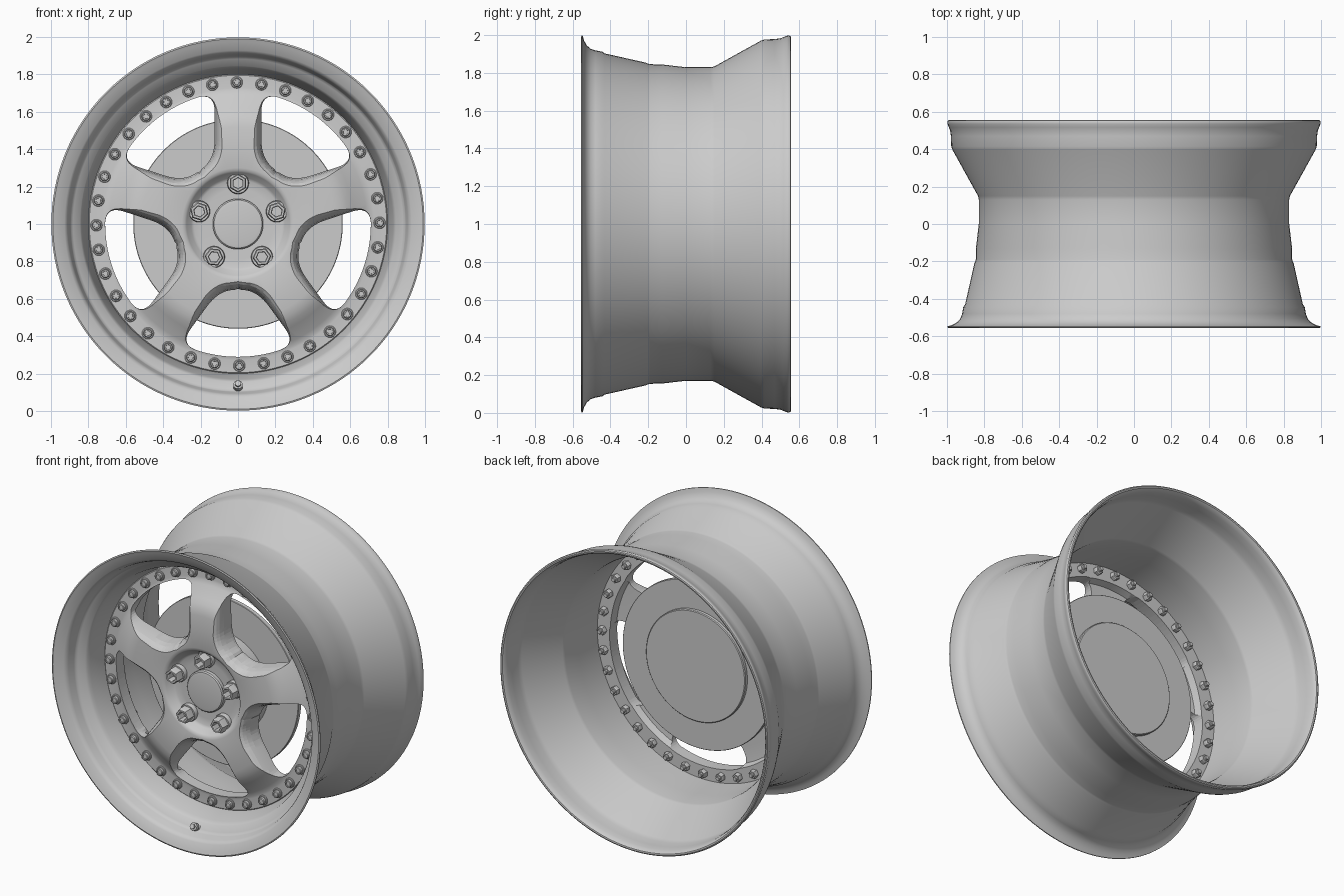
import bpy, bmesh, math
from mathutils import Vector

if "Cube" in bpy.data.objects:
    bpy.data.objects.remove(bpy.data.objects["Cube"])

CZ = 1.0  # height of the wheel axis


def finish(bm, name, loc=(0, 0, CZ), smooth=True):
    bmesh.ops.recalc_face_normals(bm, faces=bm.faces)
    me = bpy.data.meshes.new(name)
    bm.to_mesh(me)
    bm.free()
    ob = bpy.data.objects.new(name, me)
    bpy.context.collection.objects.link(ob)
    ob.location = loc
    if smooth:
        smooth_by_angle(ob)
    return ob


def smooth_by_angle(ob):
    bpy.ops.object.select_all(action='DESELECT')
    bpy.context.view_layer.objects.active = ob
    ob.select_set(True)
    bpy.ops.object.shade_smooth_by_angle(angle=math.radians(32))


def bridge(bm, a, b):
    # joins two loops; a single vertex acts as a pole
    n = max(len(a), len(b))
    for i in range(n):
        j = (i + 1) % n
        if len(a) == 1:
            bm.faces.new((a[0], b[j], b[i]))
        elif len(b) == 1:
            bm.faces.new((a[i], a[j], b[0]))
        else:
            bm.faces.new((a[i], a[j], b[j], b[i]))


def lathe(name, prof, segs=128, loc=(0, 0, CZ), closed=False):
    """Revolve (radius, y) points round the y axis."""
    bm = bmesh.new()
    rings = []
    for r, y in prof:
        if r == 0:
            rings.append([bm.verts.new((0, y, 0))])
        else:
            rings.append([bm.verts.new((r * math.cos(t), y, r * math.sin(t)))
                          for t in (2 * math.pi * i / segs for i in range(segs))])
    for a, b in zip(rings, rings[1:]):
        bridge(bm, a, b)
    if closed:
        bridge(bm, rings[-1], rings[0])
    return finish(bm, name, loc)


def repeat(ob, count, radius, y, start):
    """Place ob and linked copies on a circle round the axis."""
    for i in range(count):
        o = ob if i == 0 else ob.copy()
        if i:
            bpy.context.collection.objects.link(o)
        t = start + 2 * math.pi * i / count
        o.location = (radius * math.cos(t), y, CZ + radius * math.sin(t))
        o.rotation_euler = (0, -t, 0)


# Rim barrel: outer skin front to back, then inner skin back to front
lathe("rim_barrel", [
    (.99, -.556), (.998, -.553), (.998, -.547), (.972, -.54), (.945, -.525), (.928, -.505),
    (.919, -.48), (.913, -.445), (.903, -.43), (.854, -.212), (.849, -.202), (.846, -.19),
    (.845, -.13), (.83, 0), (.83, .13), (.834, .15), (.97, .395), (.977, .415), (.979, .47),
    (.983, .50), (.990, .517), (.997, .535), (.998, .545), (.995, .553), (.988, .556),
    (.979, .554), (.972, .545), (.965, .52), (.961, .48), (.958, .42), (.950, .39), (.814, .15),
    (.81, .13), (.805, 0), (.80, -.2), (.80, -.28),
    (.83, -.385), (.835, -.405), (.845, -.42), (.882, -.442), (.893, -.45), (.898, -.462),
    (.908, -.505), (.916, -.522), (.928, -.532), (.975, -.55)], closed=True)

# Wheel centre: revolved solid with hub pocket, crown, bolt flange and recessed back
centre = lathe("spoked_centre", [
    (0, -.32), (.19, -.325), (.235, -.328), (.25, -.336), (.275, -.372), (.285, -.38),
    (.30, -.384), (.42, -.386), (.52, -.382), (.56, -.374), (.59, -.36), (.62, -.341), (.69, -.29),
    (.715, -.28), (.728, -.278), (.795, -.278), (.803, -.27), (.803, -.20),
    (.705, -.20), (.69, -.245), (.60, -.255), (.40, -.24), (0, -.24)])


# Window outline in (radial, sideways) coordinates, mirrored about its middle
def window(off):
    w, ri, ro = .125 - off, .352 - off, .71
    s, c = math.sin(math.radians(36)), math.cos(math.radians(36))

    def on_spoke(d):
        return Vector((d * c + w * s, d * s - w * c))

    def corner(a, p, b, n=9):
        ts = [i / n for i in range(n + 1)]
        return [a * (1 - t) ** 2 + p * 2 * t * (1 - t) + b * t * t for t in ts]

    di, do = (ri - w * s) / c, math.sqrt(ro * ro - w * w)
    pi_, po = on_spoke(di), on_spoke(do)
    ang = math.atan2(po.y, po.x) - .125
    arc = [Vector((ro * math.cos(ang * k / 8), ro * math.sin(ang * k / 8))) for k in range(8, -1, -1)]
    half = [Vector((ri - .006, 0))]
    half += corner(Vector((ri, pi_.y - .085)), pi_, on_spoke(di + .11))
    half += corner(on_spoke(do - .10), po, arc[0])
    half += arc[1:]
    return half + [Vector((p.x, -p.y)) for p in half[-2:0:-1]]


# Five flared cutters for the windows between the spokes
bm = bmesh.new()
levels = [(-.10, 0), (-.26, 0), (-.32, .007), (-.352, .016), (-.372, .026), (-.384, .038), (-.41, .07)]
for k in range(5):
    t = math.radians(270 + 72 * k)
    ct, st = math.cos(t), math.sin(t)
    loops = [[bm.verts.new((p.x * ct - p.y * st, y, p.x * st + p.y * ct)) for p in window(off)]
             for y, off in levels]
    for a, b in zip(loops, loops[1:]):
        bridge(bm, a, b)
    bm.faces.new(loops[0])
    bm.faces.new(loops[-1])
cutter = finish(bm, "window_cutter", smooth=False)
cutter.hide_render = True
mod = centre.modifiers.new("windows", 'BOOLEAN')
mod.operation = 'DIFFERENCE'
mod.solver = 'EXACT'
mod.object = cutter
bpy.context.view_layer.objects.active = centre
bpy.ops.object.modifier_apply(modifier=mod.name)
bpy.data.objects.remove(cutter)
smooth_by_angle(centre)

# Centre cap
lathe("centre_cap", [(0, -.358), (.11, -.357), (.128, -.354), (.135, -.347), (.135, -.31), (0, -.31)], 64)

# Hub mount and disc behind the spokes
lathe("hub_mount", [(0, -.25), (.335, -.25), (.335, -.14), (.37, -.14), (.37, -.105),
                    (.365, -.10), (0, -.10)], 96)
lathe("brake_disc", [(0, -.157), (.557, -.157), (.56, -.154), (.56, -.128), (.557, -.125), (0, -.125)], 128)

# Lug nuts: conical seat and hollow hexagonal nut
up = math.radians(90)
repeat(lathe("lug_seat", [(.03, .03), (.055, .03), (.058, -.02), (.054, -.03), (.03, -.03)], 32,
             closed=True), 5, .218, -.325, up)
repeat(lathe("lug_nut", [(0, .02), (.05, .02), (.05, -.078), (.044, -.088), (.032, -.088),
                         (.028, -.083), (.028, -.035), (0, -.035)], 6), 5, .218, -.325, up)

# Flange bolts: washer, socket head, and nut with stud at the back
turn = math.radians(90.5)
repeat(lathe("bolt_washer", [(0, .005), (.032, .005), (.032, -.007), (.029, -.01), (0, -.01)], 20),
       36, .757, -.278, turn)
repeat(lathe("bolt_head", [(0, 0), (.024, 0), (.024, -.026), (.02, -.03), (.014, -.03),
                           (.013, -.024), (0, -.024)], 12), 36, .757, -.278, turn)
repeat(lathe("bolt_nut", [(0, -.005), (.029, -.005), (.029, .025), (.025, .03), (0, .03)], 6),
       36, .757, -.2, turn)
repeat(lathe("bolt_stud", [(0, 0), (.015, 0), (.015, .042), (.012, .046), (0, .046)], 12),
       36, .757, -.2, turn)

# Tyre valve, leaning towards the axis
valve = lathe("valve_stem", [(0, .002), (.027, .002), (.027, -.008), (.02, -.014), (.02, -.022), (.025, -.024),
                             (.025, -.05), (.016, -.053), (.016, -.066), (0, -.066)], 20, (0, -.43, .12))
valve.rotation_euler.x = -.45
